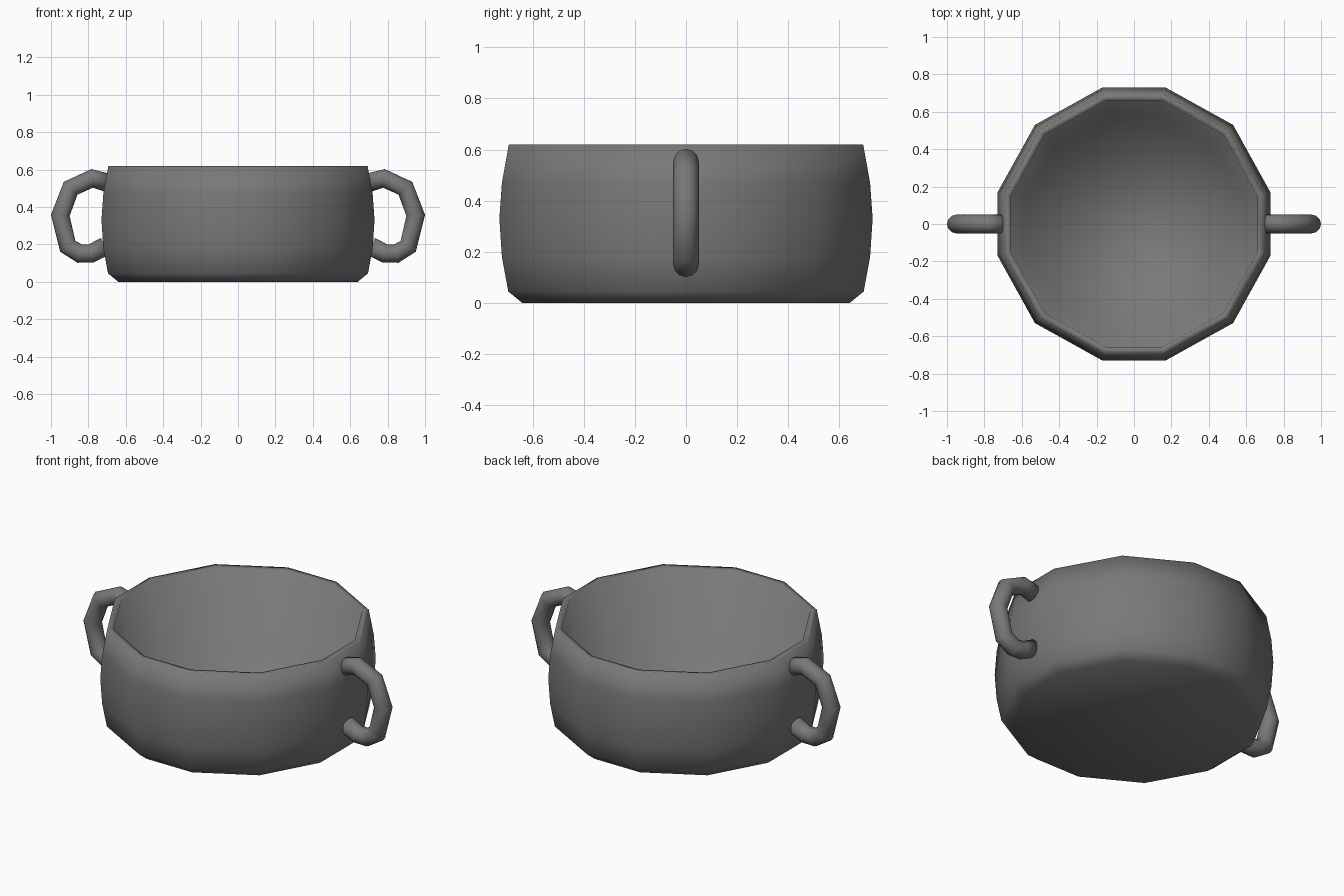
import bpy, bmesh
from math import radians, cos, sin, tau
from mathutils import Vector

cube = bpy.data.objects.get("Cube")
if cube:
    bpy.data.objects.remove(cube, do_unlink=True)

grey = bpy.data.materials.new("dark grey metal")
grey.use_nodes = True
colour = (0.19, 0.19, 0.19, 1)
grey.diffuse_color = colour
grey.node_tree.nodes["Principled BSDF"].inputs["Base Color"].default_value = colour


def loft(name, rings):
    """Skin a list of equal rings, close both ends and shade smooth."""
    bm = bmesh.new()
    loops = [[bm.verts.new(p) for p in ring] for ring in rings]
    n = len(loops[0])
    for a, b in zip(loops, loops[1:]):
        for i in range(n):
            j = (i + 1) % n
            bm.faces.new((a[i], a[j], b[j], b[i]))
    bm.faces.new(loops[0][::-1])
    bm.faces.new(loops[-1])
    bmesh.ops.recalc_face_normals(bm, faces=bm.faces)
    for face in bm.faces:
        face.smooth = True
    mesh = bpy.data.meshes.new(name)
    bm.to_mesh(mesh)
    bm.free()
    mesh.materials.append(grey)
    obj = bpy.data.objects.new(name, mesh)
    bpy.context.collection.objects.link(obj)


# Pot: twelve-sided wall, up the outside, over the rim, down the tapered inside
angles = [radians(quarter + a) for quarter in (0, 90, 180, 270) for a in (13, 45, 77)]
profile = [(0.64, 0), (0.695, 0.045), (0.72, 0.18), (0.73, 0.33), (0.72, 0.47),
           (0.693, 0.62), (0.658, 0.615), (0.575, 0.12)]
flat = cos(radians(13))
loft("pot_body", [[Vector((r / flat * cos(a), r / flat * sin(a), z)) for a in angles]
                  for r, z in profile])

# Handles: faceted loops of round tube, one on each side
path = [(0.70, 0.53), (0.78, 0.553), (0.895, 0.5), (0.95, 0.355),
        (0.91, 0.19), (0.845, 0.15), (0.785, 0.152), (0.71, 0.19)]
points = [Vector((x, 0, z)) for x, z in path]
SIDES, RADIUS = 12, 0.05


def tube_rings(side):
    rings = []
    for i, p in enumerate(points):
        before = (p - points[max(i - 1, 0)]).normalized()
        after = (points[min(i + 1, len(points) - 1)] - p).normalized()
        along = (before + after).normalized()
        across = Vector((along.z, 0, -along.x))
        ring = []
        for k in range(SIDES):
            t = tau * k / SIDES
            v = p + RADIUS * (cos(t) * across + sin(t) * Vector((0, 1, 0)))
            ring.append(Vector((side * v.x, v.y, v.z)))
        rings.append(ring)
    return rings


for name, side in (("left_handle", 1), ("right_handle", -1)):
    loft(name, tube_rings(side))
